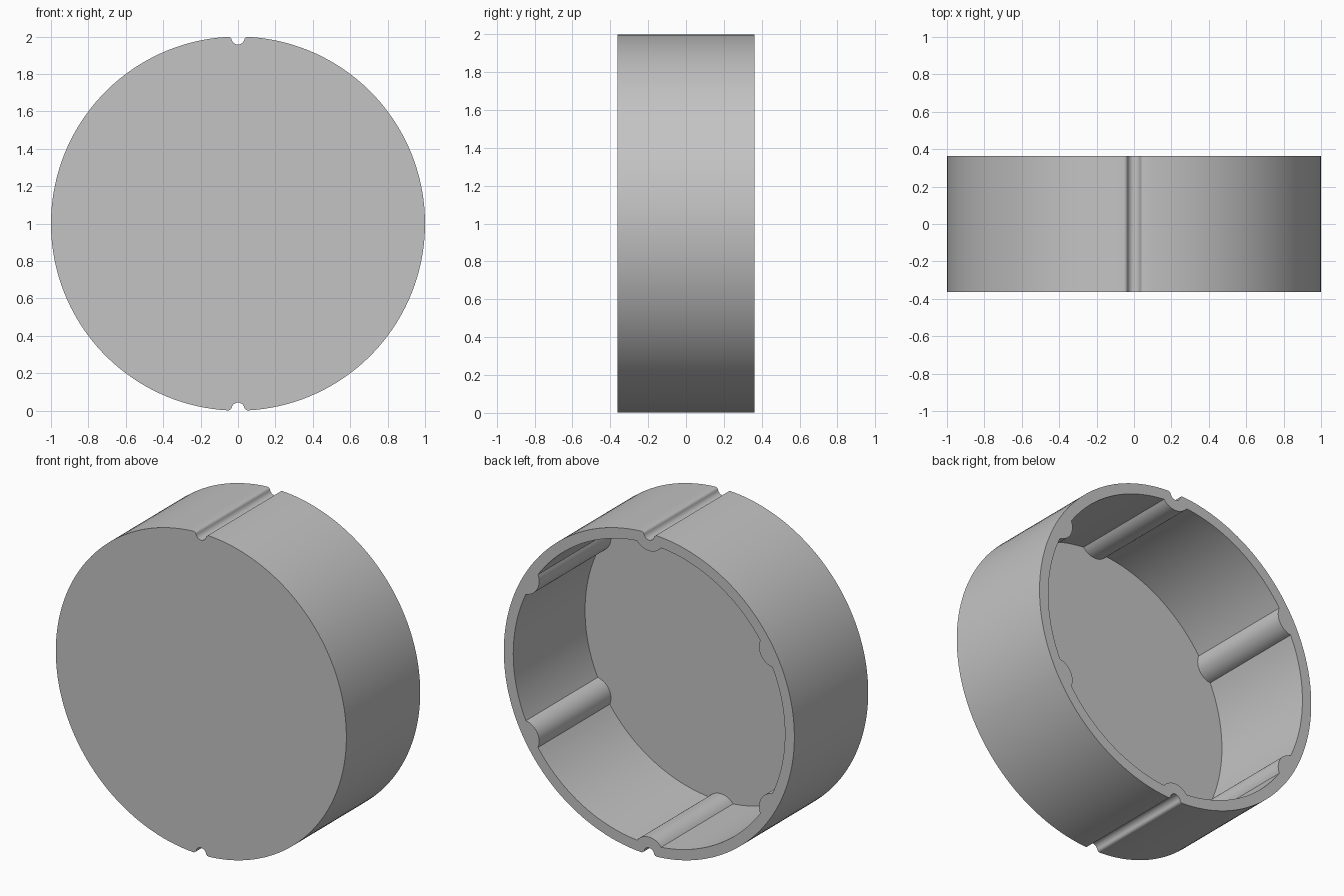
import bpy, bmesh, math
from mathutils import Vector, Matrix

if "Cube" in bpy.data.objects:
    bpy.data.objects.remove(bpy.data.objects["Cube"])

HALF = 0.363            # half depth along y
FLOOR = 0.02            # floor thickness
R_OUT, R_IN = 1.0, 0.935
RIB_C, RIB_R = 0.995, 0.105      # rib circle: distance from axis, radius
NOTCH_C, NOTCH_R = 0.992, 0.035  # notch circle
FIL_R = 0.02                     # rounded notch lips


def arc(cx, cz, r, a0, a1, n):
    """Points on an arc, both ends included."""
    return [Vector((cx + r * math.cos(a0 + (a1 - a0) * i / n),
                    cz + r * math.sin(a0 + (a1 - a0) * i / n))) for i in range(n + 1)]


def repeat(points, count):
    """Repeat one sector, centred on straight up, around the axis."""
    loop = []
    for k in range(count):
        turn = Matrix.Rotation(2 * math.pi * k / count, 2)
        loop += [turn @ p for p in points]
    return loop


# outer outline: half circle with a rounded notch at its middle
lip_z = R_OUT - 0.0015 - FIL_R
lip_x = math.sqrt((NOTCH_R + FIL_R) ** 2 - (NOTCH_C - lip_z) ** 2)
touch = math.atan2(lip_z - NOTCH_C, lip_x)
up = math.pi / 2
right_lip = arc(lip_x, lip_z, FIL_R, up, math.pi + touch, 6)
bowl = arc(0, NOTCH_C, NOTCH_R, touch, -math.pi - touch, 14)[1:-1]
left_lip = [Vector((-p.x, p.y)) for p in reversed(right_lip)]
edge = math.atan2(right_lip[0].y, right_lip[0].x)
outer = repeat(arc(0, 0, R_OUT, 0, edge, 36)[:-1] + right_lip + bowl + left_lip
               + arc(0, 0, R_OUT, math.pi - edge, math.pi, 36)[1:-1], 2)

# inner outline: six sectors, each with a round rib bulging inward
half = math.acos((R_IN ** 2 + RIB_C ** 2 - RIB_R ** 2) / (2 * R_IN * RIB_C))
px, pz = R_IN * math.sin(half), R_IN * math.cos(half)
start = math.atan2(pz - RIB_C, px)
inner = repeat(arc(0, 0, R_IN, up - math.pi / 6, up - half, 12)[:-1]
               + arc(0, RIB_C, RIB_R, start, -math.pi - start, 14)
               + arc(0, 0, R_IN, up + half, up + math.pi / 6, 12)[1:-1], 6)

bm = bmesh.new()


def ring(points, y):
    return [bm.verts.new((p.x, y, p.y)) for p in points]


def wall(a, b):
    for i in range(len(a)):
        j = (i + 1) % len(a)
        bm.faces.new((a[i], a[j], b[j], b[i]))


# closed front, outer wall, inner wall and floor
front, back = ring(outer, -HALF), ring(outer, HALF)
floor, mouth = ring(inner, -HALF + FLOOR), ring(inner, HALF)
bm.faces.new(front)
bm.faces.new(floor)
wall(front, back)
wall(floor, mouth)

# flat rim between the two outlines
rim_edges = [bm.edges.get((l[i], l[i - 1])) for l in (back, mouth) for i in range(len(l))]
bmesh.ops.triangle_fill(bm, edges=rim_edges, use_beauty=True, normal=(0, 1, 0))
bmesh.ops.recalc_face_normals(bm, faces=bm.faces[:])

mesh = bpy.data.meshes.new("round_cap")
bm.to_mesh(mesh)
bm.free()
cap = bpy.data.objects.new("round_cap", mesh)
bpy.context.collection.objects.link(cap)
cap.location.z = 1.0

grey = bpy.data.materials.new("light_grey")
grey.diffuse_color = (0.55, 0.55, 0.55, 1)
grey.use_nodes = True
grey.node_tree.nodes["Principled BSDF"].inputs["Base Color"].default_value = grey.diffuse_color
mesh.materials.append(grey)

bpy.context.view_layer.objects.active = cap
cap.select_set(True)
bpy.ops.object.shade_smooth_by_angle(angle=math.radians(30))
